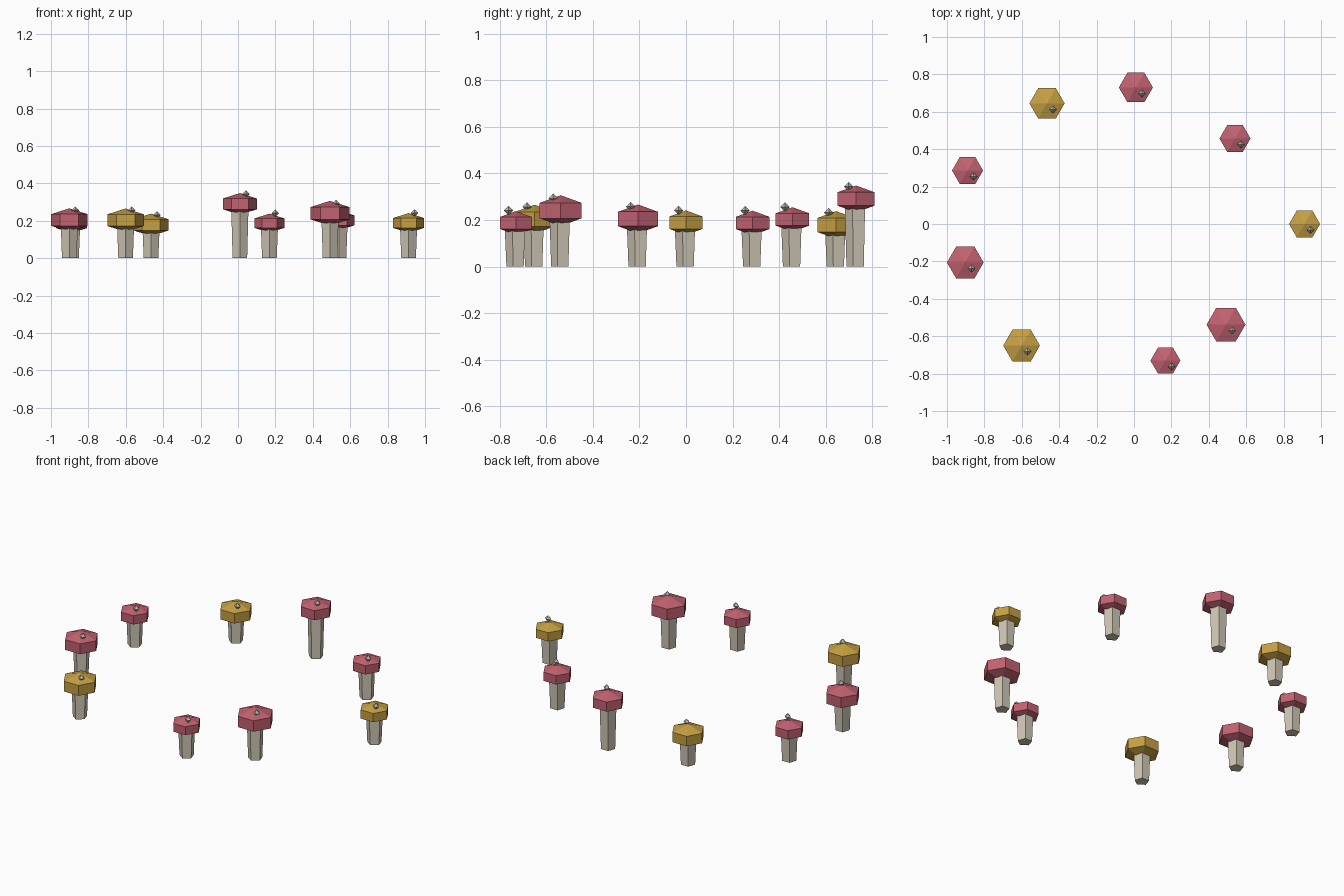
import bpy, bmesh, math

cube = bpy.data.objects.get("Cube")
if cube:
    bpy.data.objects.remove(cube)


def srgb(*channels):
    return [(c / 255 / 12.92 if c < 11 else ((c / 255 + 0.055) / 1.055) ** 2.4) for c in channels] + [1]


def material(name, colour):
    mat = bpy.data.materials.new(name)
    mat.use_nodes = True
    mat.diffuse_color = colour
    mat.node_tree.nodes["Principled BSDF"].inputs["Base Color"].default_value = colour
    return mat


red = material("dusty_red", srgb(194, 98, 113))
yellow = material("mustard_yellow", srgb(198, 160, 66))
cream = material("pale_stem", srgb(208, 200, 182))
grey = material("spot_grey", srgb(188, 184, 172))


def lathe(name, profile, sides, start, location, mat):
    """Turn (radius, height) points about z; a zero radius makes a single tip."""
    bm = bmesh.new()
    rings = []
    for r, z in profile:
        angles = [start + math.tau * i / sides for i in range(sides)]
        if r == 0:
            rings.append([bm.verts.new((0, 0, z))] * sides)
        else:
            rings.append([bm.verts.new((r * math.cos(a), r * math.sin(a), z)) for a in angles])
    for low, high in zip(rings, rings[1:]):
        for i in range(sides):
            j = (i + 1) % sides
            corners = dict.fromkeys((low[i], low[j], high[j], high[i]))
            bm.faces.new(list(corners))
    for ring in (rings[0], rings[-1]):
        if ring[0] is not ring[1]:
            bm.faces.new(ring)
    bmesh.ops.recalc_face_normals(bm, faces=bm.faces)
    mesh = bpy.data.meshes.new(name)
    bm.to_mesh(mesh)
    bm.free()
    mesh.materials.append(mat)
    obj = bpy.data.objects.new(name, mesh)
    obj.location = location
    bpy.context.collection.objects.link(obj)
    return obj


def mushroom(number, x, y, radius, height, cap_colour):
    # five-sided stem, narrower at the foot, ending inside the cap
    lathe(f"stem_{number}", [(0.041, 0), (0.049, height)], 5, -math.pi / 2, (x, y, 0), cream)
    # squashed six-sided cap
    tip = radius * 0.635
    cap = [(0, -tip), (radius, -tip / 2), (radius, tip / 2), (0, tip)]
    lathe(f"cap_{number}", cap, 6, 0, (x, y, height), cap_colour)
    # small diamond spot on top
    spot = [(0, -0.02), (0.02, 0), (0, 0.02)]
    lathe(f"spot_{number}", spot, 4, 0, (x + 0.032, y - 0.032, height + 0.053), grey)


# ring of mushrooms: x, y, cap radius, cap height, colour
ring = [
    (0.01, 0.73, 0.091, 0.29, red),
    (0.54, 0.457, 0.083, 0.202, red),
    (0.912, 0, 0.083, 0.188, yellow),
    (0.492, -0.538, 0.104, 0.24, red),
    (0.168, -0.73, 0.08, 0.187, red),
    (-0.601, -0.65, 0.098, 0.203, yellow),
    (-0.902, -0.206, 0.098, 0.204, red),
    (-0.89, 0.286, 0.083, 0.187, red),
    (-0.465, 0.645, 0.094, 0.178, yellow),
]
for number, spec in enumerate(ring, 1):
    mushroom(number, *spec)
